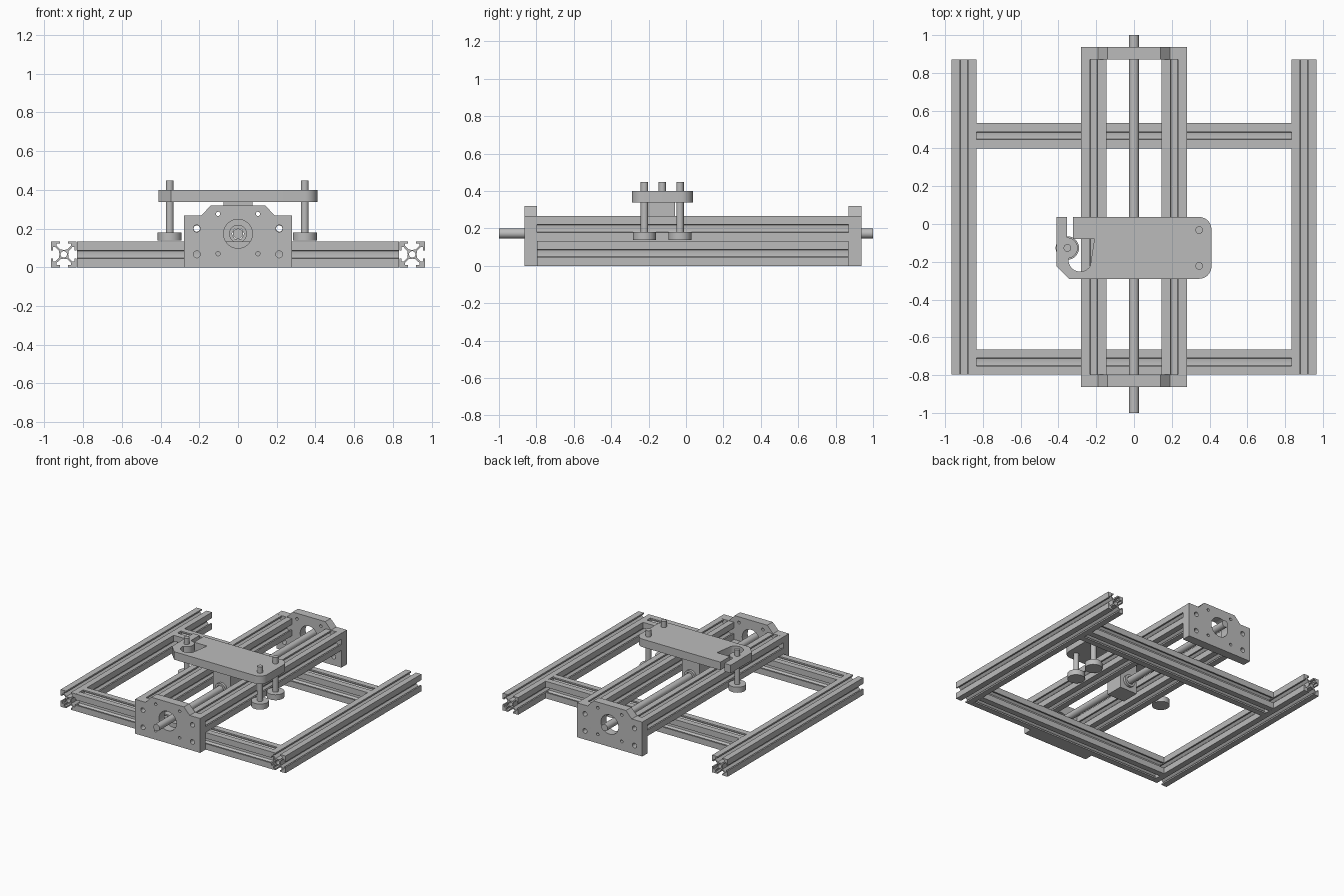
import bpy, bmesh
from math import sin, cos, pi, radians
from mathutils import Matrix

if "Cube" in bpy.data.objects:
    bpy.data.objects.remove(bpy.data.objects["Cube"])

grey = bpy.data.materials.new("machined_grey")
grey.use_nodes = True
COLOR = (0.5, 0.5, 0.5, 1)
grey.diffuse_color = COLOR
for node in grey.node_tree.nodes:
    if node.type == 'BSDF_PRINCIPLED':
        node.inputs["Base Color"].default_value = COLOR

# Extrusion directions: the outline plane is (x,y), (x,z) or (y,z)
TURN = {
    'Z': Matrix.Identity(4),
    'Y': Matrix.Rotation(radians(90), 4, 'X'),
    'X': Matrix(((0, 0, 1, 0), (1, 0, 0, 0), (0, 1, 0, 0), (0, 0, 0, 1))),
}


def arc(cx, cy, r, a0, a1, n=8):
    angles = [radians(a0 + (a1 - a0) * i / n) for i in range(n + 1)]
    return [(cx + r * cos(a), cy + r * sin(a)) for a in angles]


def circle(cx, cy, r, n=32):
    return arc(cx, cy, r, 0, 360, n)[:-1]


def prism(name, loops, axis, start, end, origin=(0, 0)):
    """Extrude an outline with holes from start to end along an axis."""
    curve = bpy.data.curves.new(name, 'CURVE')
    curve.dimensions = '2D'
    curve.fill_mode = 'BOTH'
    curve.extrude = (end - start) / 2
    for loop in loops:
        spline = curve.splines.new('POLY')
        spline.points.add(len(loop) - 1)
        for p, (u, v) in zip(spline.points, loop):
            p.co = (u + origin[0], v + origin[1], 0, 1)
        spline.use_cyclic_u = True
    temp = bpy.data.objects.new("temp", curve)
    mesh = bpy.data.meshes.new_from_object(temp)
    bpy.data.objects.remove(temp)
    bpy.data.curves.remove(curve)

    mid = (start + end) / 2
    shift = {'X': (mid, 0, 0), 'Y': (0, mid, 0), 'Z': (0, 0, mid)}[axis]
    bm = bmesh.new()
    bm.from_mesh(mesh)
    bmesh.ops.remove_doubles(bm, verts=bm.verts, dist=0.00005)
    bm.transform(Matrix.Translation(shift) @ TURN[axis])
    bmesh.ops.recalc_face_normals(bm, faces=bm.faces)
    bm.to_mesh(mesh)
    bm.free()
    mesh.shade_smooth()
    mesh.set_sharp_from_angle(angle=radians(30))
    mesh.materials.clear()
    mesh.materials.append(grey)
    mesh.name = name
    ob = bpy.data.objects.new(name, mesh)
    bpy.context.collection.objects.link(ob)
    return ob


# Slotted square rail section: one side turned around four times
MM = 1 / 150
HALF = 10 * MM
side = [(10, 10), (3.1, 10), (3.1, 8.3), (5.6, 8.3), (5.6, 6.6), (2.7, 3.8), (0, 3.4),
        (-2.7, 3.8), (-5.6, 6.6), (-5.6, 8.3), (-3.1, 8.3), (-3.1, 10)]
section = []
for k in range(4):
    for u, v in side:
        for _ in range(k):
            u, v = -v, u
        section.append((u * MM, v * MM))
RAIL = [section, circle(0, 0, 2.5 * MM, 20)]

Y0, Y1 = -0.797, 0.87
for s, word in ((1, "left"), (-1, "right")):
    prism("side_rail_" + word, RAIL, 'Y', Y0, Y1, (s * 0.9, HALF))
    prism("slide_rail_" + word, RAIL, 'Y', Y0, Y1, (s * 0.213, 3 * HALF))
for word, y in (("front", Y0 + HALF), ("back", 0.467)):
    prism("cross_rail_" + word, RAIL, 'X', -0.833, 0.833, (y, HALF))

# End plates with bearing opening and bolt holes
SCREW_Z = 0.173
half_plate = [(0.28, 0), (0.28, 0.267), (0.19, 0.267), (0.14, 0.32)]
plate = half_plate + [(-x, z) for x, z in reversed(half_plate)]
holes = [circle(0, SCREW_Z, 0.075)]
for s in (1, -1):
    for z in (HALF, 3 * HALF):
        holes.append(circle(s * 0.213, z, 0.018, 20))
    for dz in (-0.103, 0.103):
        holes.append(circle(s * 0.103, SCREW_Z + dz, 0.011, 16))
prism("end_plate_front", [plate] + holes, 'Y', Y0 - 0.067, Y0)
prism("end_plate_back", [plate] + holes, 'Y', Y1, Y1 + 0.067)

# Lead screw, nut and nut block
prism("lead_screw", [circle(0, SCREW_Z, 0.0265)], 'Y', -1, 1)
block = [(-0.075, 0.1), (0.075, 0.1), (0.075, 0.34), (-0.075, 0.34)]
prism("nut_block", [block, circle(0, SCREW_Z, 0.046)], 'Y', -0.2, -0.06)
prism("lead_nut", [circle(0, SCREW_Z, 0.046), circle(0, SCREW_Z, 0.032, 6)],
      'Y', -0.22, -0.04)

# Carriage plate with a hooked clamp opening on its right end
BX, BY = -0.353, -0.127
outline = [(-0.41, 0.037), (-0.355, 0.037), (-0.355, -0.07)]
outline += arc(BX, BY, 0.055, 80, -80, 12)
outline += arc(-0.285, -0.19, 0.062, 180, 330, 12)
outline += [(-0.21, -0.08), (-0.322, -0.08), (-0.322, 0.037)]
outline += arc(0.345, -0.028, 0.065, 90, 0)
outline += arc(0.345, -0.225, 0.065, 0, -90)
outline += [(-0.345, -0.29), (-0.41, -0.225)]
prism("carriage_plate", [outline], 'Z', 0.338, 0.4)

# Guide bolts and rollers
for word, x, y in (("right", BX, BY), ("left_front", 0.345, -0.222),
                   ("left_back", 0.345, -0.032)):
    prism("bolt_" + word, [circle(x, y, 0.02, 24)], 'Z', 0.17, 0.448)
    prism("roller_" + word, [circle(x, y, 0.062)], 'Z', 0.137, 0.18)
